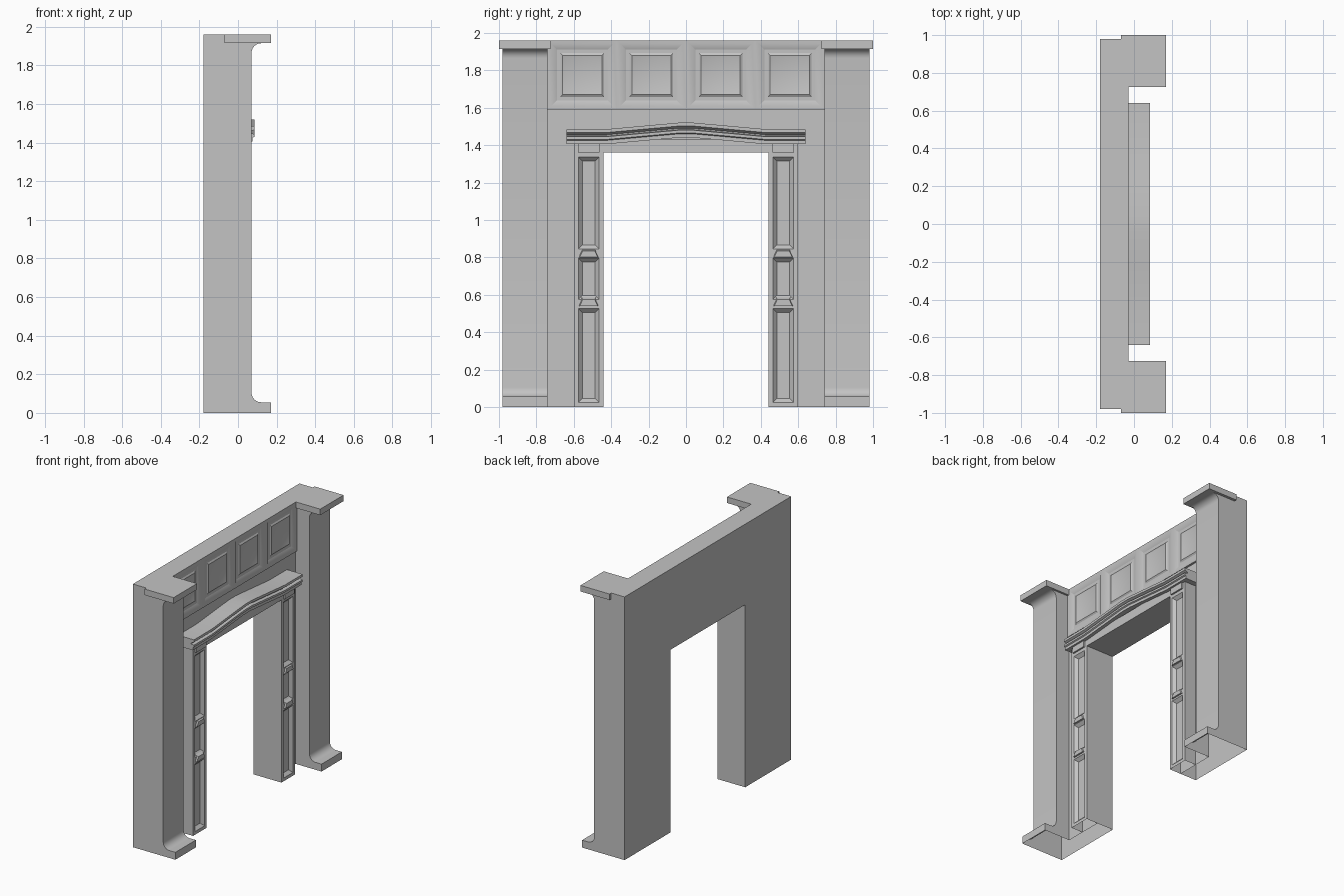
import bpy, bmesh
from math import sin, cos, pi, radians

if "Cube" in bpy.data.objects:
    bpy.data.objects.remove(bpy.data.objects["Cube"])

STONE = (0.55, 0.55, 0.55, 1)
stone = bpy.data.materials.new("pale_grey_stone")
stone.use_nodes = True
stone.diffuse_color = STONE
stone.node_tree.nodes["Principled BSDF"].inputs["Base Color"].default_value = STONE

BACK, WALL, FRIEZE, COLUMN = -0.18, -0.045, -0.03, 0.05
DOOR, DOOR_TOP, HALF, TOP = 0.44, 1.36, 0.98, 1.96
PILASTER = 0.74


def finish(bm, name):
    bmesh.ops.recalc_face_normals(bm, faces=bm.faces)
    mesh = bpy.data.meshes.new(name)
    bm.to_mesh(mesh)
    bm.free()
    mesh.materials.append(stone)
    obj = bpy.data.objects.new(name, mesh)
    bpy.context.collection.objects.link(obj)
    return obj


def prism(name, loop_a, loop_b):
    """Solid between two matching outlines."""
    bm = bmesh.new()
    a = [bm.verts.new(p) for p in loop_a]
    b = [bm.verts.new(p) for p in loop_b]
    bm.faces.new(a)
    bm.faces.new(b[::-1])
    for i in range(len(a)):
        j = (i + 1) % len(a)
        bm.faces.new((a[i], b[i], b[j], a[j]))
    return finish(bm, name)


def box(name, x0, x1, y0, y1, z0, z1):
    ring = [(x0, y0), (x1, y0), (x1, y1), (x0, y1)]
    return prism(name, [(x, y, z0) for x, y in ring], [(x, y, z1) for x, y in ring])


def panelled_board(name, x_back, x_front, ys, zs, insets):
    """Board facing +x, each grid cell inset in steps of (thickness, depth)."""
    bm = bmesh.new()
    grid = [[bm.verts.new((x_front, y, z)) for z in zs] for y in ys]
    cells = []
    for i in range(len(ys) - 1):
        for j in range(len(zs) - 1):
            cells.append(bm.faces.new((grid[i][j], grid[i + 1][j],
                                       grid[i + 1][j + 1], grid[i][j + 1])))
    edges = [e for e in bm.edges if e.is_boundary]
    skirt = bmesh.ops.extrude_edge_only(bm, edges=edges)["geom"]
    for v in skirt:
        if isinstance(v, bmesh.types.BMVert):
            v.co.x = x_back
    for thickness, depth in insets:
        bmesh.ops.inset_individual(bm, faces=cells, thickness=thickness,
                                   depth=depth, use_even_offset=True)
    return finish(bm, name)


def open_underside(obj):
    """Remove the faces that lie on the floor."""
    bm = bmesh.new()
    bm.from_mesh(obj.data)
    floor = [f for f in bm.faces if all(v.co.z < 1e-4 for v in f.verts)]
    bmesh.ops.delete(bm, geom=floor, context="FACES")
    bm.to_mesh(obj.data)
    bm.free()


# Wall with a doorway-shaped opening
arch = [(-HALF, 0), (-DOOR, 0), (-DOOR, DOOR_TOP), (DOOR, DOOR_TOP),
        (DOOR, 0), (HALF, 0), (HALF, TOP), (-HALF, TOP)]
wall = prism("wall", [(BACK, y, z) for y, z in arch], [(WALL, y, z) for y, z in arch])

# Pilasters with a projecting foot and coved ends, merged into the wall
R, FACE, FOOT, FOOT_H, CAP_Z = 0.05, 0.07, 0.17, 0.055, 1.915
arc = [(FACE + R - R * sin(t), R - R * cos(t)) for t in [k * pi / 12 for k in range(7)]]
profile = [(-0.1, 0), (FOOT, 0), (FOOT, FOOT_H)]
profile += [(x, FOOT_H + h) for x, h in arc]
profile += [(x, CAP_Z - h) for x, h in reversed(arc)]
profile += [(FACE + R, CAP_Z + 0.01), (-0.1, CAP_Z + 0.01)]
for side in (-1, 1):
    pilaster = prism("pilaster", [(x, side * PILASTER, z) for x, z in profile],
                     [(x, side * HALF, z) for x, z in profile])
    merge = wall.modifiers.new("merge", "BOOLEAN")
    merge.operation = "UNION"
    merge.solver = "EXACT"
    merge.object = pilaster
    bpy.context.view_layer.objects.active = wall
    bpy.ops.object.modifier_apply(modifier=merge.name)
    bpy.data.objects.remove(pilaster)
open_underside(wall)
parts = [wall]

for side, label in ((-1, "right"), (1, "left")):
    # Cap slabs
    y0, y1 = sorted((side * 0.725, side * 1.0))
    parts.append(box(label + "_cap", -0.07, FOOT, y0, y1, CAP_Z, TOP))
    # Slim columns with three sunk panels
    y0, y1 = sorted((side * DOOR, side * 0.6))
    column = panelled_board(label + "_column", WALL, COLUMN, [y0, y1],
                            [0, 0.55, 0.82, DOOR_TOP],
                            [(0.024, 0), (0.022, -0.022)])
    open_underside(column)
    parts.append(column)
    # Ridges between the panels and block above them
    mid = side * 0.52
    for z in (0.55, 0.81):
        ring = [(-0.06, -0.015), (0.06, -0.015), (0.04, 0.04), (-0.04, 0.04)]
        parts.append(prism(label + "_column_ridge",
                           [(COLUMN - 0.02, mid + y, z + h) for y, h in ring],
                           [(COLUMN + 0.01, mid + y * 0.8, z + h * 0.6) for y, h in ring]))
    parts.append(box(label + "_column_block", WALL, COLUMN + 0.012,
                     mid - 0.058, mid + 0.058, DOOR_TOP, 1.41))

# Lintel over the opening
parts.append(box("lintel", WALL, COLUMN, -0.6, 0.6, DOOR_TOP, 1.43))

# Frieze of four framed panels
parts.append(panelled_board("frieze", WALL, FRIEZE,
                            [PILASTER * k / 2 for k in range(-2, 3)], [1.59, TOP],
                            [(0.018, 0), (0.042, -0.02), (0.02, 0.012), (0.018, -0.006)]))

# Moulded shelf, gently peaked in the middle
section = [(WALL, 1.405), (0.076, 1.405), (0.076, 1.425), (0.085, 1.43), (0.085, 1.445),
           (0.06, 1.448), (0.06, 1.455), (0.085, 1.467), (0.085, 1.485), (WALL, 1.485)]
stations = [(-0.64, 0), (-0.43, 0), (-0.22, 0.019), (-0.04, 0.035),
            (0.04, 0.035), (0.22, 0.019), (0.43, 0), (0.64, 0)]
bm = bmesh.new()
rings = [[bm.verts.new((x, y, z + rise)) for x, z in section] for y, rise in stations]
for a, b in zip(rings, rings[1:]):
    for i in range(len(a)):
        j = (i + 1) % len(a)
        bm.faces.new((a[i], b[i], b[j], a[j]))
bm.faces.new(rings[0])
bm.faces.new(rings[-1][::-1])
parts.append(finish(bm, "peaked_shelf"))

# Soft coves, crisp edges
bpy.ops.object.select_all(action="DESELECT")
for part in parts:
    part.select_set(True)
bpy.context.view_layer.objects.active = wall
bpy.ops.object.shade_smooth_by_angle(angle=radians(30))
